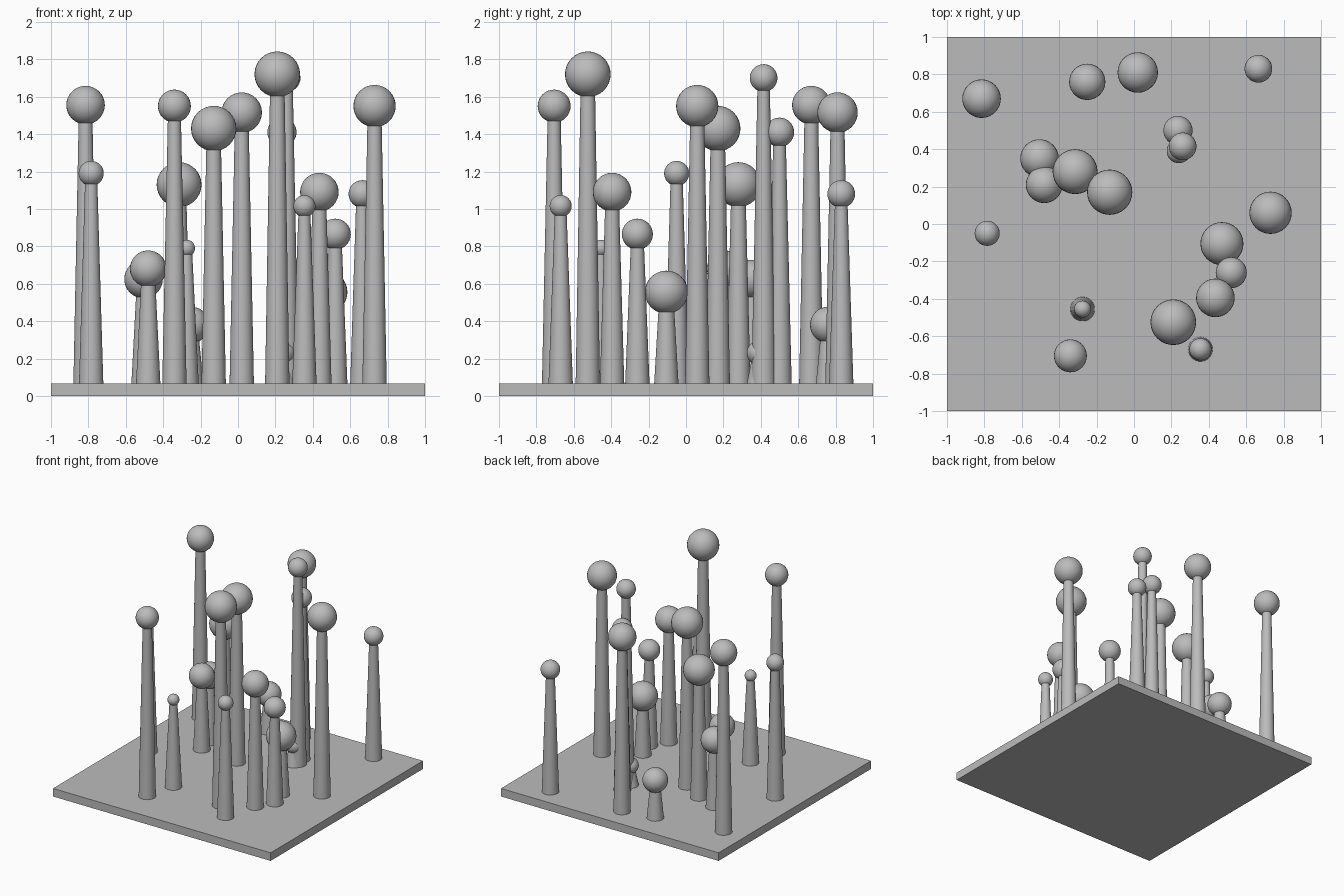
import bpy

cube = bpy.data.objects.get("Cube")
if cube:
    bpy.data.objects.remove(cube, do_unlink=True)

grey = bpy.data.materials.new("plain_grey")
grey.use_nodes = True
colour = (0.5, 0.5, 0.5, 1)
grey.diffuse_color = colour
grey.node_tree.nodes["Principled BSDF"].inputs["Base Color"].default_value = colour

BASE_TOP = 0.067
STEM_FOOT = 0.065


def finish(name, smooth=True):
    obj = bpy.context.object
    obj.name = name
    obj.data.materials.append(grey)
    if smooth:
        bpy.ops.object.shade_smooth_by_angle()
    return obj


def add_pin(number, x, y, z, radius):
    """Tapered stem rising from the board to the centre of a round head."""
    bpy.ops.mesh.primitive_cone_add(
        vertices=32, radius1=STEM_FOOT, radius2=0.024 + 0.11 * radius,
        depth=z - BASE_TOP, location=(x, y, (z + BASE_TOP) / 2))
    finish(f"stem_{number}")
    bpy.ops.mesh.primitive_uv_sphere_add(
        segments=32, ring_count=16, radius=radius, location=(x, y, z))
    finish(f"ball_{number}")


# Square base board
bpy.ops.mesh.primitive_cube_add(size=1, location=(0, 0, BASE_TOP / 2))
board = finish("base_board", smooth=False)
board.scale = (2, 2, BASE_TOP)

# Pins: x, y, height of ball centre, ball radius
pins = [
    (-0.815, 0.67, 1.555, 0.103),
    (-0.25, 0.76, 0.38, 0.097),
    (0.02, 0.81, 1.515, 0.108),
    (0.665, 0.83, 1.08, 0.074),
    (0.235, 0.5, 1.41, 0.078),
    (0.26, 0.415, 1.7, 0.074),
    (0.24, 0.39, 0.23, 0.065),
    (-0.505, 0.35, 0.625, 0.103),
    (-0.48, 0.21, 0.68, 0.098),
    (-0.315, 0.28, 1.13, 0.12),
    (-0.13, 0.17, 1.43, 0.121),
    (-0.785, -0.05, 1.19, 0.067),
    (0.73, 0.06, 1.55, 0.113),
    (0.47, -0.105, 0.555, 0.115),
    (0.52, -0.26, 0.865, 0.083),
    (0.435, -0.395, 1.09, 0.103),
    (0.21, -0.525, 1.72, 0.122),
    (-0.275, -0.455, 0.79, 0.045),
    (-0.34, -0.705, 1.55, 0.088),
    (0.355, -0.67, 1.015, 0.059),
]
for number, pin in enumerate(pins, 1):
    add_pin(number, *pin)
